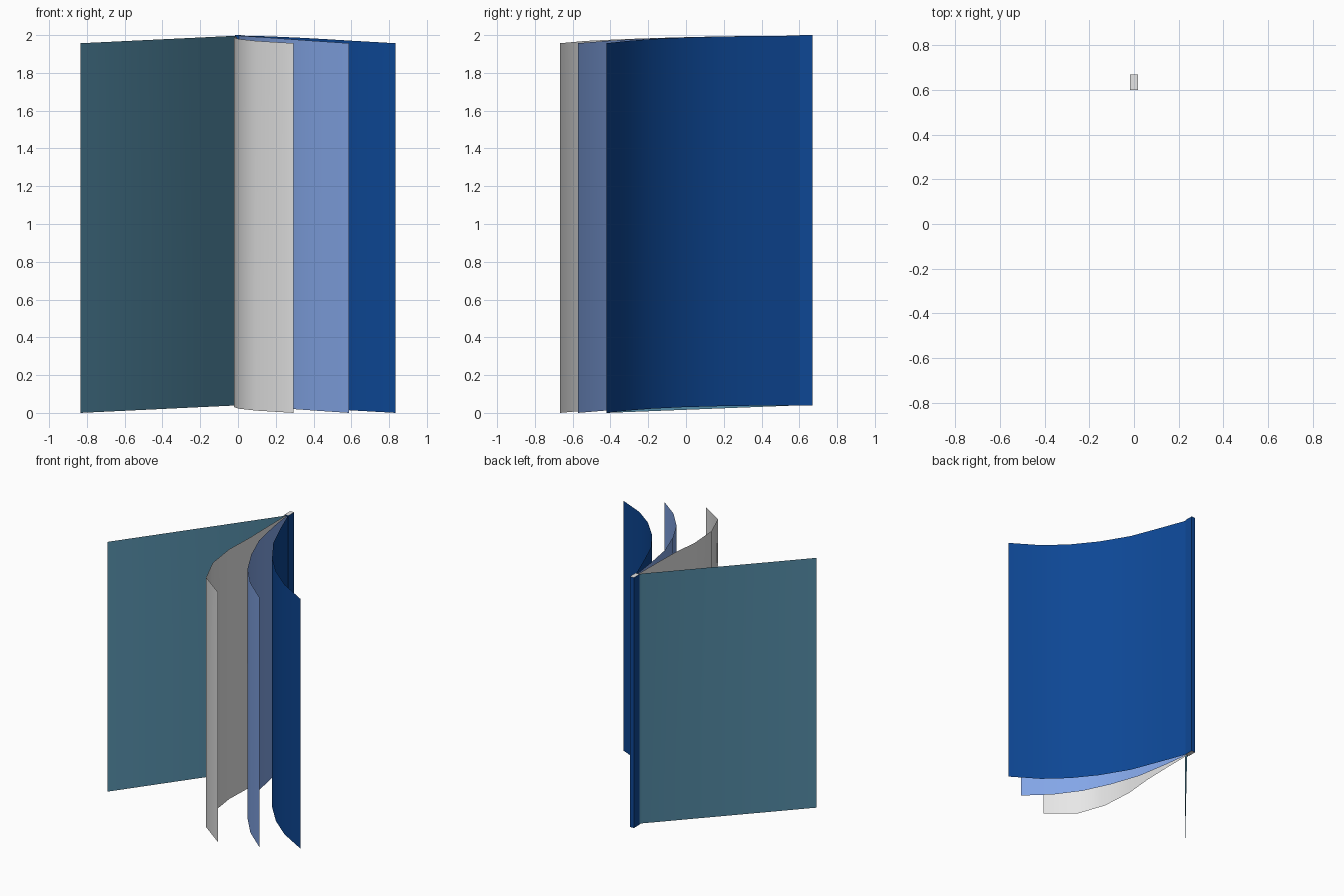
import bpy, bmesh

if "Cube" in bpy.data.objects:
    bpy.data.objects.remove(bpy.data.objects["Cube"])

HEIGHT, DROP = 1.957, 0.04


def material(name, hex_code):
    def lin(c):
        return c / 12.92 if c <= 0.04045 else ((c + 0.055) / 1.055) ** 2.4
    m = bpy.data.materials.new(name)
    m.diffuse_color = [lin(int(hex_code[i:i + 2], 16) / 255) for i in (0, 2, 4)] + [1]
    m.use_nodes = True
    m.node_tree.nodes["Principled BSDF"].inputs["Base Color"].default_value = m.diffuse_color
    return m


TEAL = material("teal", "5892AE")
WHITE = material("off_white", "EAEAEA")
LIGHT_BLUE = material("light_blue", "85A8EA")
BLUE = material("deep_blue", "0D4795")


def add_object(name, bm, *mats):
    mesh = bpy.data.meshes.new(name)
    bm.to_mesh(mesh)
    bm.free()
    for m in mats:
        mesh.materials.append(m)
    obj = bpy.data.objects.new(name, mesh)
    bpy.context.collection.objects.link(obj)
    return obj


def sheet(name, path, mat, power):
    """Upright sheet following a plan path, sagging towards its free end."""
    bm = bmesh.new()
    y0, y1 = path[0][1], path[-1][1]
    columns = []
    for i, (x, y) in enumerate(path):
        s = i / (len(path) - 1) if power > 1 else (y0 - y) / (y0 - y1)
        z = DROP * (1 - s ** power)
        columns.append([bm.verts.new((x, y, z + h)) for h in (0, HEIGHT)])
    for (a, b), (c, d) in zip(columns, columns[1:]):
        bm.faces.new((a, c, d, b)).smooth = True
    return add_object(name, bm, mat)


# Flat cover on the left
sheet("left_cover", [(-0.012, 0.6), (-0.02, 0.575), (-0.835, -0.42)], TEAL, 1)

# Curved pages and cover on the right
sheet("white_page", [(-0.004, 0.6), (-0.004, 0.4), (-0.005, 0.15), (-0.02, -0.08),
                     (0.005, -0.32), (0.095, -0.53), (0.295, -0.668)], WHITE, 2)
sheet("light_blue_page", [(0.004, 0.6), (0.03, 0.4), (0.075, 0.155), (0.16, -0.065),
                          (0.265, -0.26), (0.405, -0.425), (0.588, -0.572)], LIGHT_BLUE, 2)
sheet("right_cover", [(0.012, 0.6), (0.085, 0.41), (0.18, 0.18), (0.31, -0.02),
                      (0.455, -0.18), (0.62, -0.31), (0.835, -0.42)], BLUE, 2)

# Spine bar: blue sides with off-white ends
bm = bmesh.new()
bmesh.ops.create_cube(bm, size=1)
for v in bm.verts:
    v.co = (v.co.x * 0.034, 0.635 + v.co.y * 0.07, 2.0 if v.co.z > 0 else 0.038)
bm.normal_update()
for f in bm.faces:
    f.material_index = 1 if abs(f.normal.z) > 0.5 else 0
add_object("spine", bm, BLUE, WHITE)
